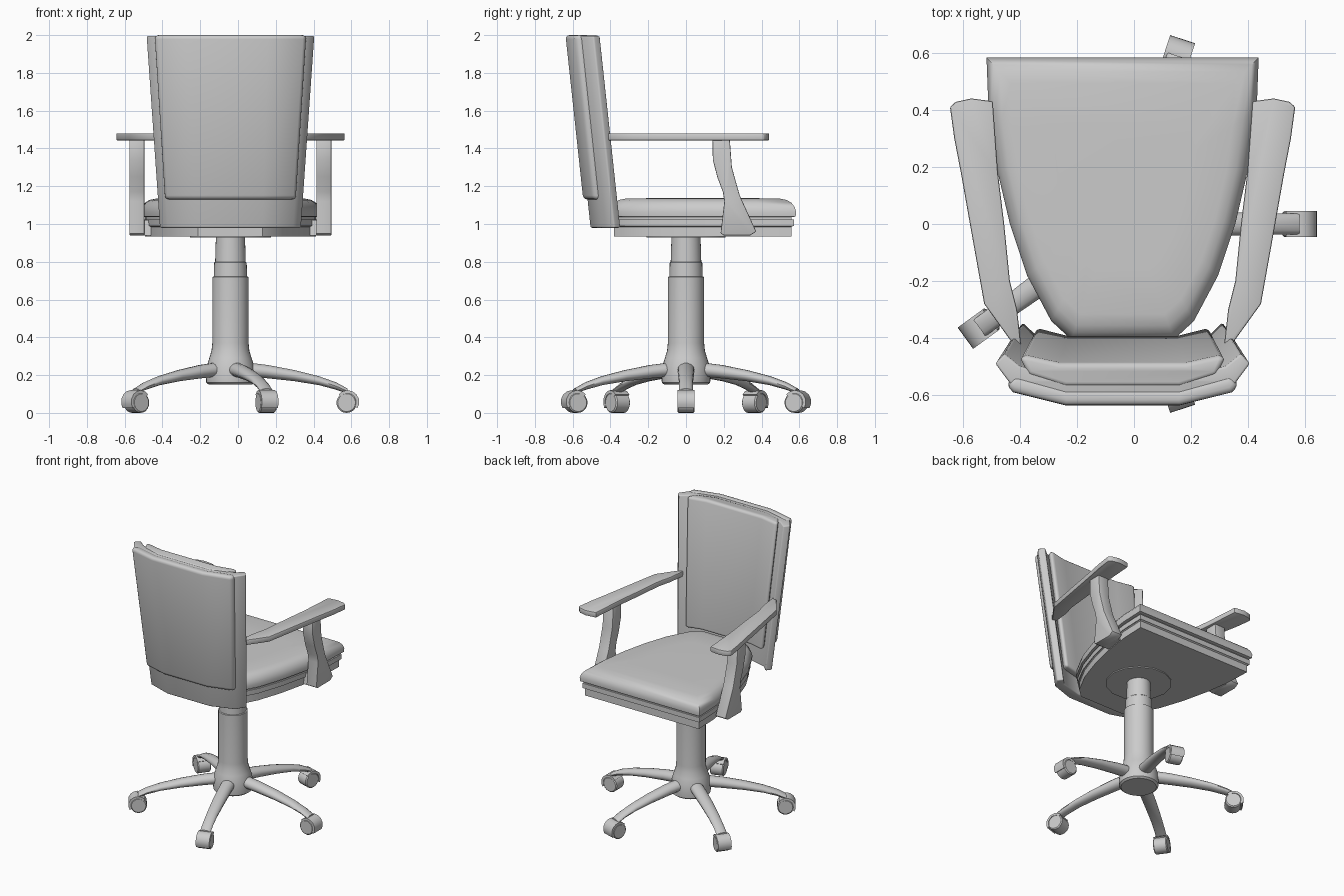
import bpy, bmesh, math
from mathutils import Matrix

if "Cube" in bpy.data.objects:
    bpy.data.objects.remove(bpy.data.objects["Cube"])

CX = -0.04  # centre line of the chair


def loft(name, rings, bevel=0, segs=3, angle=40):
    """Skin a list of equal-length closed rings and cap both ends."""
    bm = bmesh.new()
    vs = [[bm.verts.new((x + CX, y, z)) for x, y, z in r] for r in rings]
    n = len(rings[0])
    for a, b in zip(vs, vs[1:]):
        for i in range(n):
            j = (i + 1) % n
            bm.faces.new((a[i], a[j], b[j], b[i]))
    bm.faces.new(vs[0])
    bm.faces.new(vs[-1])
    bmesh.ops.recalc_face_normals(bm, faces=bm.faces)
    me = bpy.data.meshes.new(name)
    bm.to_mesh(me)
    bm.free()
    ob = bpy.data.objects.new(name, me)
    bpy.context.collection.objects.link(ob)
    bpy.ops.object.select_all(action='DESELECT')
    ob.select_set(True)
    bpy.context.view_layer.objects.active = ob
    if bevel:
        m = ob.modifiers.new("bevel", 'BEVEL')
        m.width, m.segments, m.limit_method = bevel, segs, 'ANGLE'
        m.angle_limit = math.radians(40)
        bpy.ops.object.modifier_apply(modifier="bevel")
    bpy.ops.object.shade_smooth_by_angle(angle=math.radians(angle))
    return ob


def circle(r, z, n=32):
    return [(r * math.cos(2 * math.pi * i / n), r * math.sin(2 * math.pi * i / n), z)
            for i in range(n)]


def sym(half):
    """Mirror an open half outline across x = 0 into a closed outline."""
    return half + [(-x, y) for x, y in reversed(half)]


def spin(ob, a):
    """Turn a part about the column."""
    ob.data.transform(Matrix.Translation((CX, 0, 0)) @ Matrix.Rotation(a, 4, 'Z')
                      @ Matrix.Translation((-CX, 0, 0)))


# Gas column with flared hub
column = [(.115, .15), (.128, .16), (.13, .19), (.125, .25), (.112, .29), (.1, .33), (.096, .37),
          (.096, .72), (.088, .722), (.086, .795), (.081, .8), (.077, .93)]
loft("column", [circle(r, z) for r, z in column], angle=35)
loft("seat_mount", [circle(.215, .928, 14), circle(.215, .94, 14)])

# Five legs with casters
leg = [(.07, .232, .045, .038), (.2, .218, .044, .036), (.34, .197, .042, .03), (.47, .17, .038, .024),
       (.56, .142, .036, .02), (.62, .115, .036, .014)]
arc = [math.radians(d) for d in (140, 115, 90, 65, 40, 15, -10, -32)]
hood = ([(.62 + .062 * math.cos(a), .058 + .062 * math.sin(a)) for a in arc]
        + [(.62 + .046 * math.cos(a), .058 + .046 * math.sin(a)) for a in reversed(arc)])
for k in range(5):
    a = k * math.tau / 5
    rings = [[(r, w * math.cos(t * math.tau / 14), z + h * math.sin(t * math.tau / 14))
              for t in range(14)] for r, z, w, h in leg]
    spin(loft(f"leg_{k + 1}", rings), a)
    spin(loft(f"caster_hood_{k + 1}", [[(r, y, z) for r, z in hood] for y in (-.046, .046)]), a)
    wheel = [[(.615 + R * c, y, .054 + R * s) for c, s, _ in circle(1, 0, 20)]
             for y, R in ((-.046, .047), (-.04, .054), (.04, .054), (.046, .047))]
    spin(loft(f"caster_wheel_{k + 1}", wheel), a)

# Seat: stacked base plates and a domed cushion from one outline
outline = sym([(.477, .583), (.47, .4), (.442, .2), (.395, 0), (.335, -.18), (.25, -.34), (.18, -.405)])


def seat_ring(z, s):
    return [(x * s, .09 + (y - .09) * s, z) for x, y in outline]


loft("seat_base", [seat_ring(z, s) for z, s in
                   ((.935, .95), (.985, .95), (.99, .965), (.99, .975), (1.025, .975),
                    (1.025, .95), (1.045, .95))], angle=30)
loft("seat_cushion", [seat_ring(z, s) for z, s in
                      ((1.037, .97), (1.04, .995), (1.065, 1), (1.09, .985), (1.112, .95),
                       (1.127, .9), (1.135, .82), (1.137, .5))], angle=50)

# Backrest: plan sections narrowing and sliding forward towards the bottom


def back_part(name, half, z0, z1, bevel):
    def ring(z):
        t = (2 - z) / 1.02
        return [(x * (1 - .16 * t), y + .11 * t, z) for x, y in sym(half)]
    return loft(name, [ring(z0), ring(z1)], bevel)


back_part("back_shell", [(.2, -.615), (.395, -.56), (.447, -.49), (.415, -.455), (.36, -.50),
                         (.18, -.54)], .98, 1.995, .008)
back_part("back_rear_pad", [(.2, -.638), (.385, -.592), (.41, -.565), (.38, -.53), (.2, -.58)],
          1.13, 2.0, .022)
back_part("back_front_pad", [(.2, -.57), (.33, -.53), (.362, -.468), (.335, -.462), (.22, -.487)],
          1.11, 2.0, .018)

# Armrests and their curved supports on both sides
arm = [(.455, .43), (.475, .18), (.43, 0), (.395, -.2), (.37, -.3), (.355, -.43), (.37, -.44),
       (.485, -.28), (.535, 0), (.565, .17), (.59, .3), (.605, .41), (.585, .428), (.53, .44)]
arm[1] = (.437, .18)
arm[2] = (.415, 0)
support = [(.14, 1.445), (.142, 1.34), (.165, 1.25), (.195, 1.17), (.203, 1.12), (.183, .95),
           (.20, .94), (.34, .94), (.372, .96), (.285, 1.15), (.265, 1.22), (.243, 1.3), (.232, 1.445)]
for side, s in (("left", -1), ("right", 1)):
    loft(f"armrest_{side}", [[(s * x, y, z) for x, y in arm] for z in (1.442, 1.48)], .006, 2, 30)
    loft(f"arm_support_{side}", [[(s * x, y, z) for y, z in support] for x in (.455, .535)],
         .005, 2, 30)
    loft(f"arm_bracket_{side}", [[(s * x, y, z) for y, z in
                                  ((.2, .94), (.34, .94), (.32, 1.02), (.21, 1.02))]
                                 for x in (.42, .47)])
